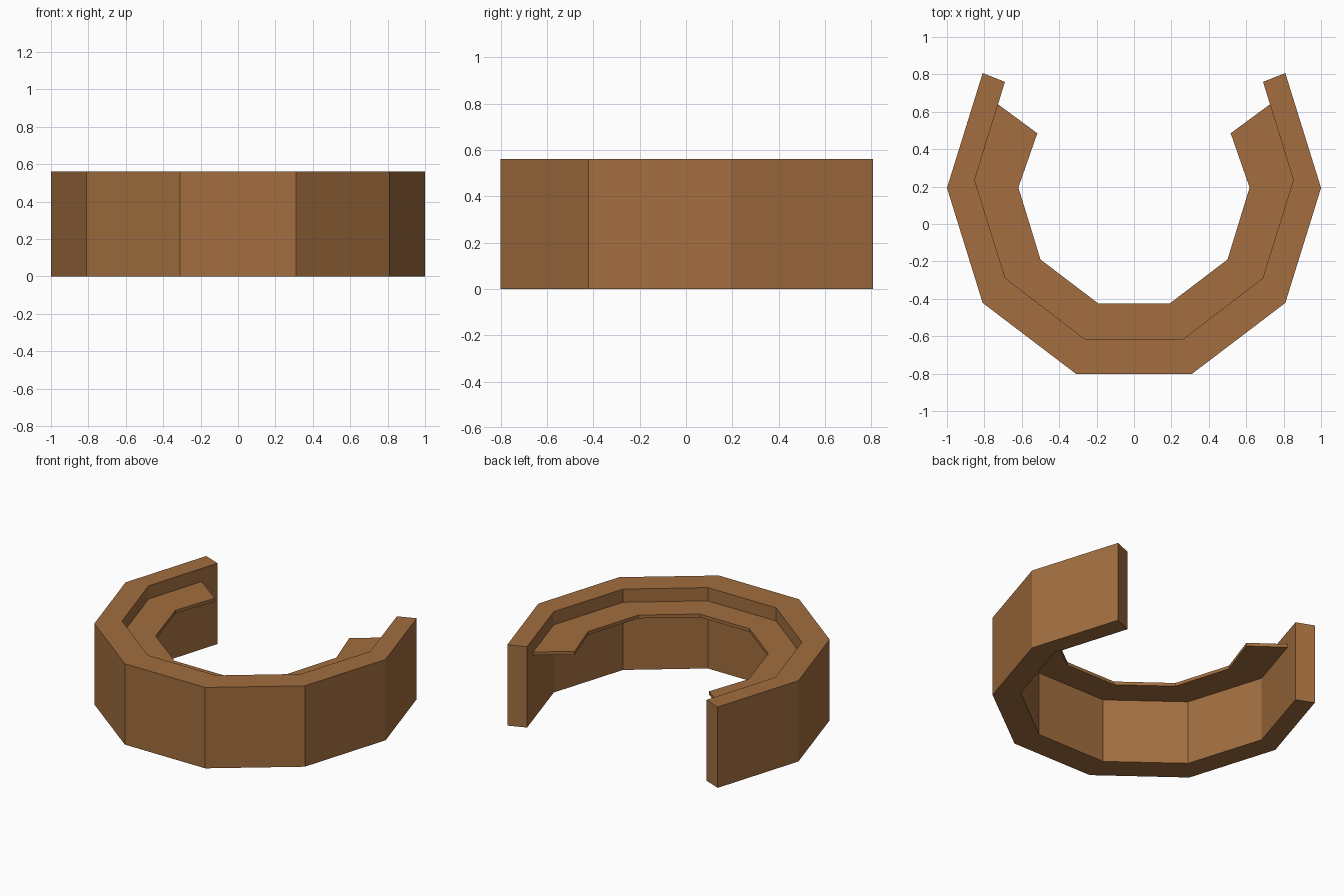
import bpy, bmesh

if "Cube" in bpy.data.objects:
    bpy.data.objects.remove(bpy.data.objects["Cube"])

wood = bpy.data.materials.new("brown wood")
wood.diffuse_color = (0.36, 0.155, 0.05, 1)
wood.use_nodes = True
wood.node_tree.nodes["Principled BSDF"].inputs["Base Color"].default_value = wood.diffuse_color


def mirrored(half):
    """Open path from the left end round the front to the right end."""
    return [(-x, y) for x, y in half] + list(reversed(half))


def band(name, outer, inner, z0, z1):
    """Solid C-shaped band between two matching paths."""
    outer, inner = mirrored(outer), mirrored(inner)
    bm = bmesh.new()
    rings = [[bm.verts.new((x, y, z)) for x, y in path]
             for path, z in ((outer, z0), (outer, z1), (inner, z1), (inner, z0))]
    for i in range(4):
        a, b = rings[i], rings[(i + 1) % 4]
        for j in range(len(a) - 1):
            bm.faces.new((a[j], a[j + 1], b[j + 1], b[j]))
    for end in (0, -1):
        bm.faces.new([r[end] for r in rings])
    bmesh.ops.recalc_face_normals(bm, faces=bm.faces)
    mesh = bpy.data.meshes.new(name)
    bm.to_mesh(mesh)
    bm.free()
    mesh.materials.append(wood)
    bpy.context.collection.objects.link(bpy.data.objects.new(name, mesh))


# Counter wall: seven sides of a ten-sided ring, open at the back
band("counter_wall",
     [(0.809, 0.807), (1.0, 0.193), (0.809, -0.422), (0.309, -0.802)],
     [(0.69, 0.76), (0.852, 0.235), (0.688, -0.29), (0.263, -0.615)],
     0, 0.562)

# Thin shelf just below the rim, inside the wall
band("inner_shelf",
     [(0.727, 0.64), (0.852, 0.235), (0.688, -0.29), (0.263, -0.615)],
     [(0.517, 0.485), (0.618, 0.195), (0.5, -0.19), (0.191, -0.425)],
     0.447, 0.47)
